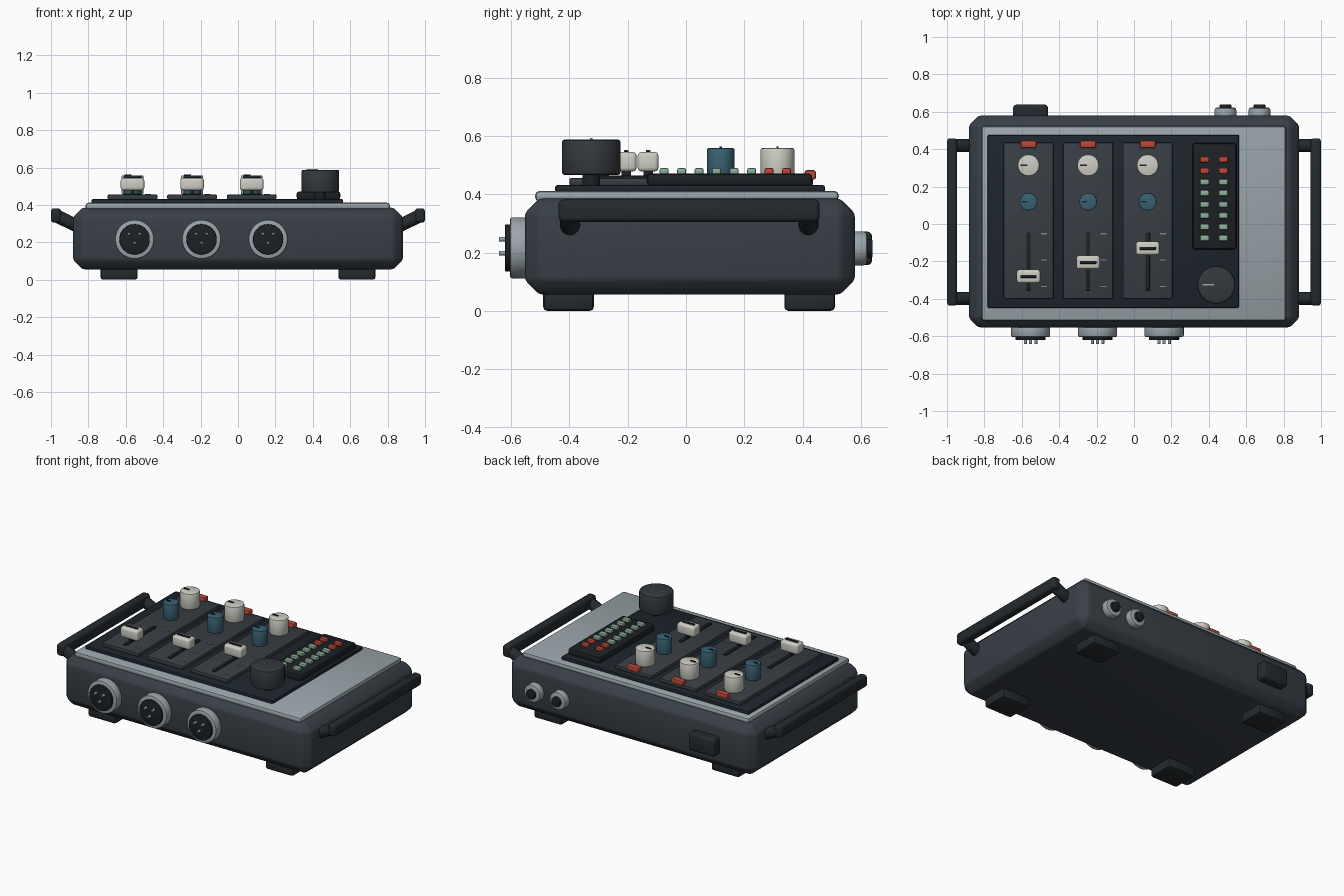
import bpy, bmesh, math
from mathutils import Vector, Matrix

if "Cube" in bpy.data.objects:
    bpy.data.objects.remove(bpy.data.objects["Cube"])

COLORS = {
    "shell": (0.040, 0.050, 0.062), "plate": (0.33, 0.38, 0.41), "panel": (0.012, 0.018, 0.025),
    "strip": (0.040, 0.048, 0.058), "black": (0.012, 0.015, 0.018), "rubber": (0.018, 0.023, 0.027),
    "ivory": (0.62, 0.62, 0.56), "blue": (0.04, 0.12, 0.17), "red": (0.50, 0.065, 0.04),
    "green": (0.27, 0.43, 0.33), "charcoal": (0.035, 0.040, 0.047), "tick": (0.25, 0.24, 0.20),
}
MATS = {}
for key, c in COLORS.items():
    MATS[key] = bpy.data.materials.new(key)
    MATS[key].diffuse_color = (*c, 1)


def finish(bm, name, color):
    bmesh.ops.recalc_face_normals(bm, faces=bm.faces[:])
    me = bpy.data.meshes.new(name)
    bm.to_mesh(me)
    bm.free()
    ob = bpy.data.objects.new(name, me)
    bpy.context.collection.objects.link(ob)
    me.materials.append(MATS[color])
    bpy.ops.object.select_all(action='DESELECT')
    ob.select_set(True)
    bpy.context.view_layer.objects.active = ob
    bpy.ops.object.shade_smooth_by_angle(angle=math.radians(35))
    return ob


def bevel(bm, width, segs, min_angle=20):
    edges = [e for e in bm.edges if e.calc_face_angle(0) > math.radians(min_angle)]
    bmesh.ops.bevel(bm, geom=edges, offset=width, segments=segs, profile=0.5,
                    affect='EDGES', clamp_overlap=True)


def box(name, x, y, z, color, b=0.0, segs=2, soften=0.0):
    """Box from (min, max) ranges, with bevelled edges."""
    bm = bmesh.new()
    size = [r[1] - r[0] for r in (x, y, z)]
    mid = [(r[0] + r[1]) / 2 for r in (x, y, z)]
    bmesh.ops.create_cube(bm, size=1, matrix=Matrix.Translation(mid) @ Matrix.Diagonal((*size, 1)))
    if b:
        bevel(bm, b, segs)
    if soften:
        bevel(bm, soften, 2)
    return finish(bm, name, color)


def cbox(name, c, s, z, color, b=0.0, segs=2):
    """Box centred at c in plan with plan size s."""
    return box(name, (c[0] - s[0] / 2, c[0] + s[0] / 2), (c[1] - s[1] / 2, c[1] + s[1] / 2), z, color, b, segs)


def cyl(name, p0, p1, r, color, b=0.0, n=32):
    """Cylinder between two points with bevelled rims."""
    p0, p1 = Vector(p0), Vector(p1)
    d = p1 - p0
    m = Matrix.Translation((p0 + p1) / 2) @ d.to_track_quat('Z', 'Y').to_matrix().to_4x4()
    bm = bmesh.new()
    bmesh.ops.create_cone(bm, cap_ends=True, segments=n, radius1=r, radius2=r, depth=d.length, matrix=m)
    if b:
        bevel(bm, b, 2, 60)
    return finish(bm, name, color)


# Case: chamfered shell, light top plate, dark control panel
box("case_body", (-0.882, 0.882), (-0.553, 0.579), (0.056, 0.385), "shell", 0.05, 1, 0.012)
box("top_plate", (-0.815, 0.812), (-0.518, 0.524), (0.375, 0.412), "plate", 0.016)
box("control_panel", (-0.783, 0.562), (-0.449, 0.477), (0.405, 0.432), "panel", 0.009)

# Feet
for sx in (-1, 1):
    for y in (-0.403, 0.424):
        cbox("foot", (sx * 0.636, y), (0.198, 0.174), (0.0, 0.07), "rubber", 0.014)

# Side carrying handles
for sx in (-1, 1):
    xs = sorted((sx * 0.945, sx * 1.0))
    box("handle_bar", xs, (-0.437, 0.458), (0.305, 0.382), "rubber", 0.017, 3)
    for y in (-0.398, 0.420):
        cyl("handle_arm", (sx * 0.85, y, 0.283), (sx * 0.975, y, 0.343), 0.035, "rubber", 0.006, 16)


def knob(name, x, y, r, z0, z1, color, mark):
    cyl(name, (x, y, z0), (x, y, z1), r, color, r * 0.1)
    cbox(name + "_pointer", (x - r * 0.42, y), (r * 0.62, 0.008), (z1 - 0.002, z1 + 0.005), mark)


# Channel strips
for i, fader_y in enumerate((-0.280, -0.205, -0.130)):
    x = -0.564 + i * 0.3185
    cbox("channel_strip", (x, 0.018), (0.266, 0.836), (0.430, 0.456), "strip", 0.007)
    cbox("mute_button", (x, 0.426), (0.084, 0.040), (0.450, 0.483), "red", 0.009)
    knob("gain_knob", x, 0.314, 0.058, 0.456, 0.558, "ivory", "black")
    knob("tone_knob", x, 0.119, 0.047, 0.456, 0.558, "blue", "black")
    cbox("fader_slot", (x, -0.200), (0.023, 0.310), (0.452, 0.464), "black", 0.003)
    for y in (-0.052, -0.193, -0.335):
        cbox("fader_tick", (x + 0.083, y), (0.032, 0.006), (0.454, 0.459), "tick")
    cbox("fader_stem", (x, fader_y), (0.018, 0.032), (0.458, 0.490), "black")
    cbox("fader_cap", (x, fader_y), (0.126, 0.072), (0.478, 0.545), "ivory", 0.014, 3)
    cbox("fader_cap_line", (x, fader_y), (0.088, 0.016), (0.540, 0.551), "black", 0.003)

# Level meter
box("meter_panel", (0.313, 0.547), (-0.135, 0.433), (0.428, 0.472), "black", 0.014)
for row in range(8):
    for x in (0.377, 0.478):
        cbox("meter_light", (x, 0.345 - row * 0.06), (0.049, 0.031), (0.468, 0.490),
             "red" if row < 2 else "green", 0.006)

# Main volume knob
cyl("main_knob_shaft", (0.44, -0.325, 0.43), (0.44, -0.325, 0.48), 0.03, "black")
knob("main_knob", 0.44, -0.325, 0.101, 0.466, 0.588, "charcoal", "plate")

# Front three-pin sockets
for x in (-0.553, -0.195, 0.161):
    z = 0.216
    cyl("socket_ring", (x, -0.54, z), (x, -0.604, z), 0.105, "plate", 0.009, 40)
    cyl("socket_face", (x, -0.59, z), (x, -0.621, z), 0.081, "black", 0.005, 40)
    for dx, dz in ((-0.028, 0.03), (0.028, 0.03), (0, -0.018)):
        cyl("socket_pin", (x + dx, -0.61, z + dz), (x + dx, -0.642, z + dz), 0.008, "plate", 0.002, 12)

# Back jacks and power switch
for x in (0.489, 0.671):
    cyl("jack_ring", (x, 0.56, 0.214), (x, 0.622, 0.214), 0.058, "plate", 0.012)
    cyl("jack_hole", (x, 0.60, 0.214), (x, 0.640, 0.214), 0.031, "black", 0.004)
box("power_switch", (-0.646, -0.460), (0.56, 0.638), (0.157, 0.272), "rubber", 0.016, 3)

for m in bpy.data.materials:
    if m.users and not m.is_grease_pencil:
        m.use_nodes = True
        m.node_tree.nodes["Principled BSDF"].inputs["Base Color"].default_value = m.diffuse_color
